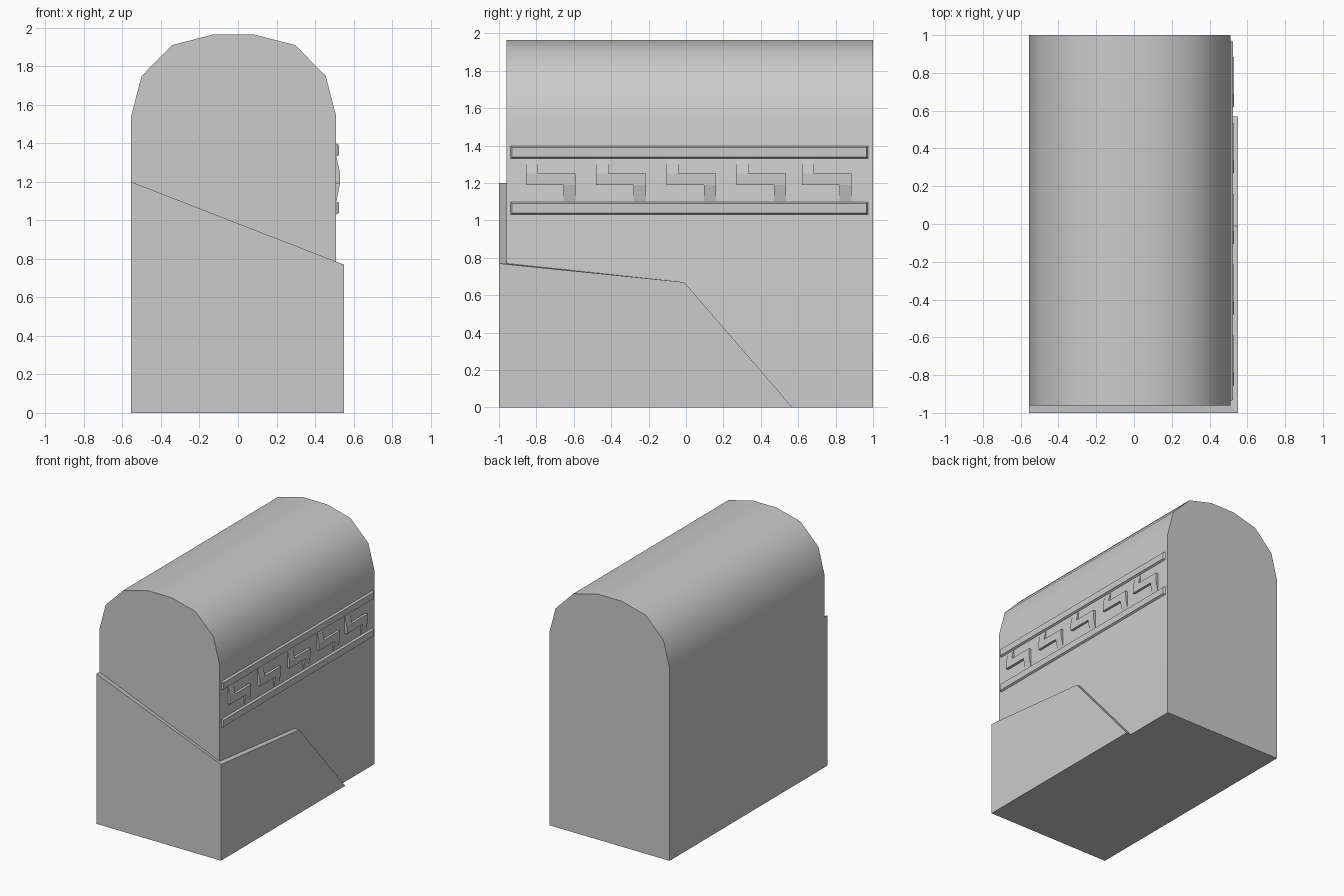
import bpy, bmesh, math

if "Cube" in bpy.data.objects:
    bpy.data.objects.remove(bpy.data.objects["Cube"])


def shell(name, outer, inner, faces):
    """Solid from outer faces, matching inner points and side walls."""
    n = len(outer)
    bm = bmesh.new()
    vs = [bm.verts.new(p) for p in list(outer) + list(inner)]
    edges = [(f[i], f[(i + 1) % len(f)]) for f in faces for i in range(len(f))]
    for f in faces:
        bm.faces.new([vs[i] for i in f])
        bm.faces.new([vs[i + n] for i in reversed(f)])
    for a, b in edges:
        if (b, a) not in edges:
            bm.faces.new([vs[b], vs[a], vs[a + n], vs[b + n]])
    bmesh.ops.recalc_face_normals(bm, faces=bm.faces)
    mesh = bpy.data.meshes.new(name)
    bm.to_mesh(mesh)
    bm.free()
    obj = bpy.data.objects.new(name, mesh)
    bpy.context.collection.objects.link(obj)
    return obj


# Arched main body, mirrored half profile around its own centre
CX = -0.0225
half = [(0.5325, 0), (0.5325, 1.54), (0.478, 1.75), (0.32, 1.91), (0.107, 1.965)]
profile = [(CX + x, z) for x, z in half] + [(CX - x, z) for x, z in reversed(half)]
body = shell("arched_body",
             [(x, -0.96, z) for x, z in profile],
             [(x, 1.0, z) for x, z in profile],
             [tuple(range(len(profile)))])
bpy.context.view_layer.objects.active = body
body.select_set(True)
bpy.ops.object.shade_smooth_by_angle(angle=math.radians(40))
body.select_set(False)

# Raised lower panel wrapping the front and right side
shell("lower_wrap_panel",
      [(-0.555, -1, 0), (0.55, -1, 0), (0.55, -1, 0.77),
       (-0.555, -1, 1.2), (0.55, 0.57, 0), (0.55, -0.01, 0.67)],
      [(-0.555, -0.96, 0), (0.51, -0.96, 0), (0.51, -0.96, 0.77),
       (-0.555, -0.96, 1.2), (0.51, 0.57, 0), (0.51, -0.01, 0.67)],
      [(0, 1, 2, 3), (1, 4, 5, 2)])


def rectangle(x, y0, y1, z0, z1):
    return [(x, y0, z0), (x, y1, z0), (x, y1, z1), (x, y0, z1)]


# Two chamfered border rails
for name, z in (("lower_rail", 1.03), ("upper_rail", 1.33)):
    shell(name,
          rectangle(0.525, -0.93, 0.965, z + 0.009, z + 0.061),
          rectangle(0.508, -0.94, 0.975, z, z + 0.07),
          [(0, 1, 2, 3)])

# Row of stepped ornaments whose prongs slope back to the wall
step = [(0, 1.33), (0.065, 1.33), (0.065, 1.25), (0, 1.25), (0, 1.19),
        (0.2, 1.19), (0.265, 1.19), (0.265, 1.25), (0.2, 1.10), (0.265, 1.10)]
for i, y0 in enumerate((-0.855, -0.48, -0.105, 0.27, 0.62)):
    shell(f"stepped_ornament_{i + 1}",
          [(0.53 if 1.15 < z < 1.3 else 0.511, y0 + y, z) for y, z in step],
          [(0.505, y0 + y, z) for y, z in step],
          [(0, 3, 2, 1), (3, 4, 5, 6, 7, 2), (5, 8, 9, 6)])
